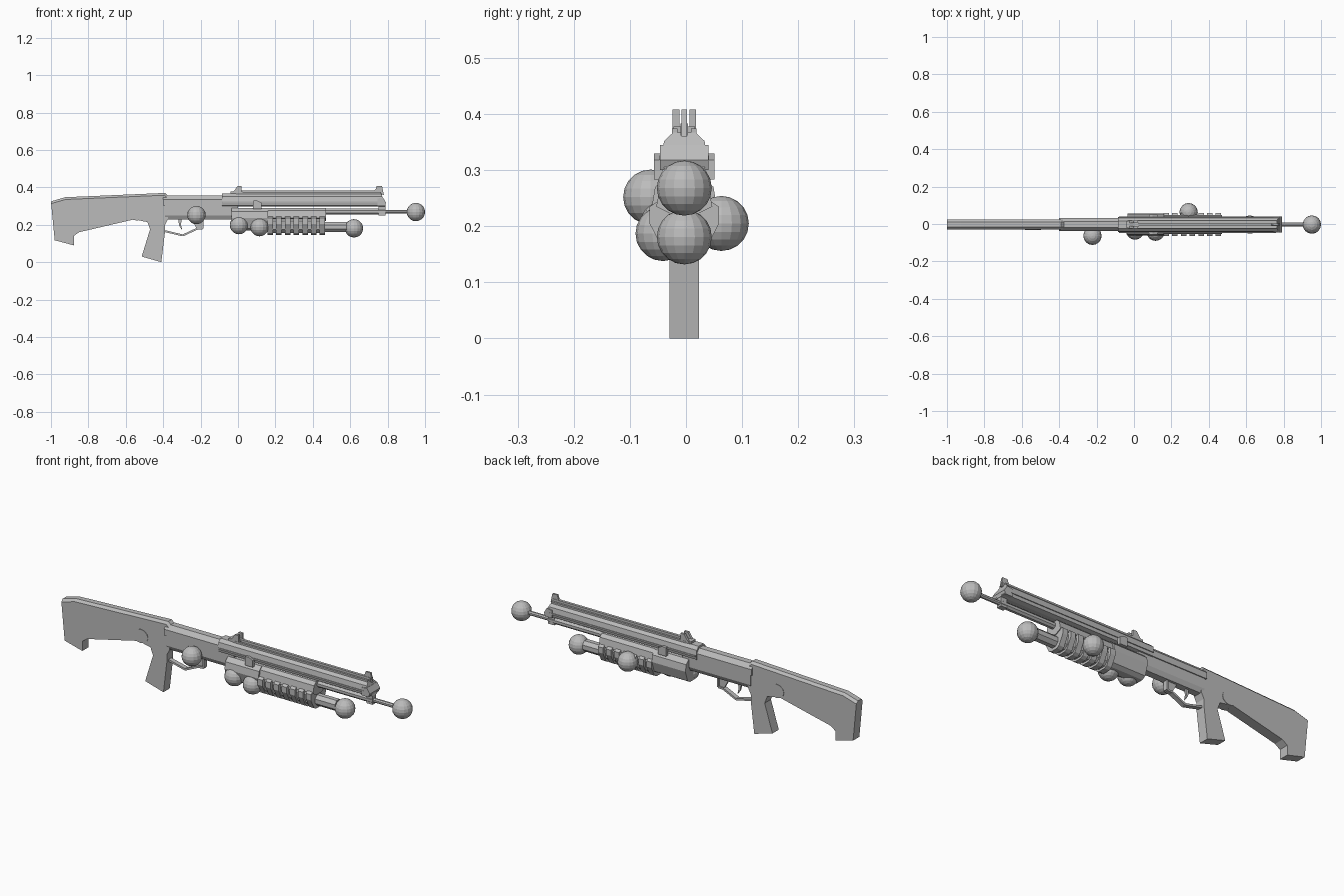
import bpy, bmesh, math
from mathutils import Matrix, Vector

cube = bpy.data.objects.get("Cube")
if cube:
    bpy.data.objects.remove(cube)

MID = -0.003  # the model's mid-plane in y

grey = bpy.data.materials.new("plain_grey")
grey.use_nodes = True
grey.diffuse_color = (0.5, 0.5, 0.5, 1)
grey.node_tree.nodes["Principled BSDF"].inputs["Base Color"].default_value = (0.5, 0.5, 0.5, 1)


def finish(name, bm):
    bmesh.ops.recalc_face_normals(bm, faces=bm.faces)
    mesh = bpy.data.meshes.new(name)
    bm.to_mesh(mesh)
    bm.free()
    mesh.materials.append(grey)
    ob = bpy.data.objects.new(name, mesh)
    bpy.context.collection.objects.link(ob)
    return ob


def extrude(bm, points, offset):
    face = bm.faces.new([bm.verts.new(p) for p in points])
    made = bmesh.ops.extrude_face_region(bm, geom=[face])["geom"]
    bmesh.ops.translate(bm, vec=offset, verts=[v for v in made if isinstance(v, bmesh.types.BMVert)])


def side_profile(name, points, half, y=MID, chamfer=0, rule=None):
    """Outline in x, z given a thickness in y; rule picks the rim edges to chamfer."""
    bm = bmesh.new()
    extrude(bm, [(x, y - half, z) for x, z in points], Vector((0, 2 * half, 0)))
    if chamfer:
        rim = [e for e in bm.edges
               if abs(e.verts[0].co.y - e.verts[1].co.y) < 1e-5
               and rule((e.verts[0].co + e.verts[1].co) / 2)]
        bmesh.ops.bevel(bm, geom=rim, offset=chamfer, segments=1, affect='EDGES')
    return finish(name, bm)


def box(name, x0, x1, z0, z1, half, y=MID):
    return side_profile(name, [(x0, z0), (x1, z0), (x1, z1), (x0, z1)], half, y)


def cross_section(name, half_points, x0, x1, slant=0):
    """Symmetric y, z section swept along x; slant leans the front end back."""
    pts = [(x0, MID + y, z) for y, z in half_points]
    pts += [(x0, MID - y, z) for y, z in reversed(half_points) if y > 0]
    bm = bmesh.new()
    extrude(bm, pts, Vector((x1 - x0, 0, 0)))
    low = min(z for y, z in half_points)
    for v in bm.verts:
        if v.co.x > x1 - 1e-4:
            v.co.x -= slant * (v.co.z - low)
    return finish(name, bm)


def tube(name, x0, x1, z, radius, sides=8):
    bm = bmesh.new()
    bmesh.ops.create_cone(bm, cap_ends=True, segments=sides, radius1=radius, radius2=radius,
                          depth=x1 - x0)
    turn = Matrix.Rotation(math.pi / 2, 4, 'Y') @ Matrix.Rotation(math.pi / sides, 4, 'Z')
    bm.transform(Matrix.Translation(((x0 + x1) / 2, MID, z)) @ turn)
    return finish(name, bm)


def ball(name, x, y, z):
    bm = bmesh.new()
    bmesh.ops.create_uvsphere(bm, u_segments=16, v_segments=10, radius=0.049)
    bm.transform(Matrix.Translation((x, y, z)))
    return finish(name, bm)


# Shoulder stock with pistol grip
stock = [(-1, .325), (-.925, .347), (-.39, .37), (-.375, .357), (-.375, .23), (-.39, .2),
         (-.39, .165), (-.41, 0), (-.515, .03), (-.47, .176), (-.485, .215), (-.515, .22),
         (-.55, .23), (-.85, .16), (-.878, .14), (-.878, .09), (-.98, .117)]
side_profile("stock_and_grip", stock, .026, chamfer=.012,
             rule=lambda c: c.z > .33 or (-.84 < c.x < -.6 and c.z < .22))
thumb = [(-.54 + .042 * math.cos(a * math.pi / 6), .258 + .036 * math.sin(a * math.pi / 6))
         for a in range(12)]
side_profile("thumb_rest", thumb, .028)

# Receiver: upper cover, lower block
cross_section("receiver_top", [(.016, .357), (.035, .335), (.035, .303)], -.40, -.08)
cross_section("receiver_block", [(.03, .31), (.03, .25), (.018, .228)], -.39, 0)

# Trigger guard from straight thin bars, and the trigger
guard = [(-.4, .168), (-.295, .143), (-.22, .178), (-.19, .18), (-.19, .235)]
for i, (a, b) in enumerate(zip(guard, guard[1:])):
    d = Vector((b[0] - a[0], b[1] - a[1])).normalized() * .005
    side_profile(f"trigger_guard_{i + 1}",
                 [(a[0] - d.y, a[1] + d.x), (b[0] - d.y, b[1] + d.x),
                  (b[0] + d.y, b[1] - d.x), (a[0] + d.y, a[1] - d.x)], .012)
side_profile("guard_web", [(-.25, .232), (-.185, .232), (-.19, .18), (-.22, .178)], .006)
side_profile("trigger", [(-.32, .235), (-.3, .235), (-.305, .2), (-.298, .17), (-.315, .195)], .005)

# Upper barrel shroud with ridge and end plate
shroud = [(.02, .367), (.036, .352), (.041, .325), (.036, .303), (.015, .297)]
cross_section("barrel_shroud", shroud, -.085, .79, slant=.35)
box("top_ridge", .0, .77, .36, .383, .007)
for s in (-1, 1):
    box("ridge_rail", -.01, .765, .362, .374, .005, MID + s * .017)
    box("side_seam", -.08, .76, .318, .326, .003, MID + s * .041)
side_profile("muzzle_plate", [(.745, .34), (.775, .345), (.792, .318), (.785, .3), (.745, .3)], .043)

# Sights
for s in (-1, 1):
    side_profile("rear_sight_post", [(-.04, .36), (.02, .36), (.02, .408), (-.002, .408),
                                     (-.015, .388)], .006, MID + s * .015)
box("rear_sight_base", -.04, .025, .355, .378, .019)
side_profile("front_sight", [(.715, .375), (.78, .36), (.77, .408), (.742, .408), (.735, .388)], .005)

# Barrel and its collar
tube("lower_barrel", -.05, .785, .27, .017)
tube("barrel_tip", .78, .95, .27, .011)
box("barrel_collar", .752, .788, .25, .312, .014)

# Side lugs joining the shroud and the fore-end
for s in (-1, 1):
    side_profile("side_lug", [(.08, .283), (.125, .283), (.125, .318), (.1, .33), (.08, .328)],
                 .008, MID + s * .046)

# Fore-end, its ribs and the magazine tube
cross_section("foreend_body", [(.03, .29), (.052, .27), (.058, .235), (.04, .18), (.02, .168)],
              -.035, .16)
cross_section("foreend_upper", [(.025, .29), (.042, .275), (.05, .235), (.02, .22)], .16, .47)
cross_section("foreend_core", [(.03, .25), (.047, .22), (.04, .175), (.02, .157)], .16, .465)
for i in range(7):
    x = .158 + .0465 * i
    cross_section(f"foreend_rib_{i + 1}", [(.035, .252), (.062, .235), (.062, .205),
                                           (.036, .155), (.02, .146)], x, x + .029)
tube("magazine_tube", .46, .58, .188, .03)
tube("magazine_tip", .57, .64, .184, .02)

# Round knobs
ball("barrel_knob", .951, MID, .268)
ball("magazine_knob", .62, MID, .181)
ball("receiver_knob", -.222, -.063, .252)
ball("foreend_knob_rear", .005, -.035, .198)
ball("foreend_knob_middle", .115, -.041, .187)
ball("foreend_knob_left", .292, .063, .205)
